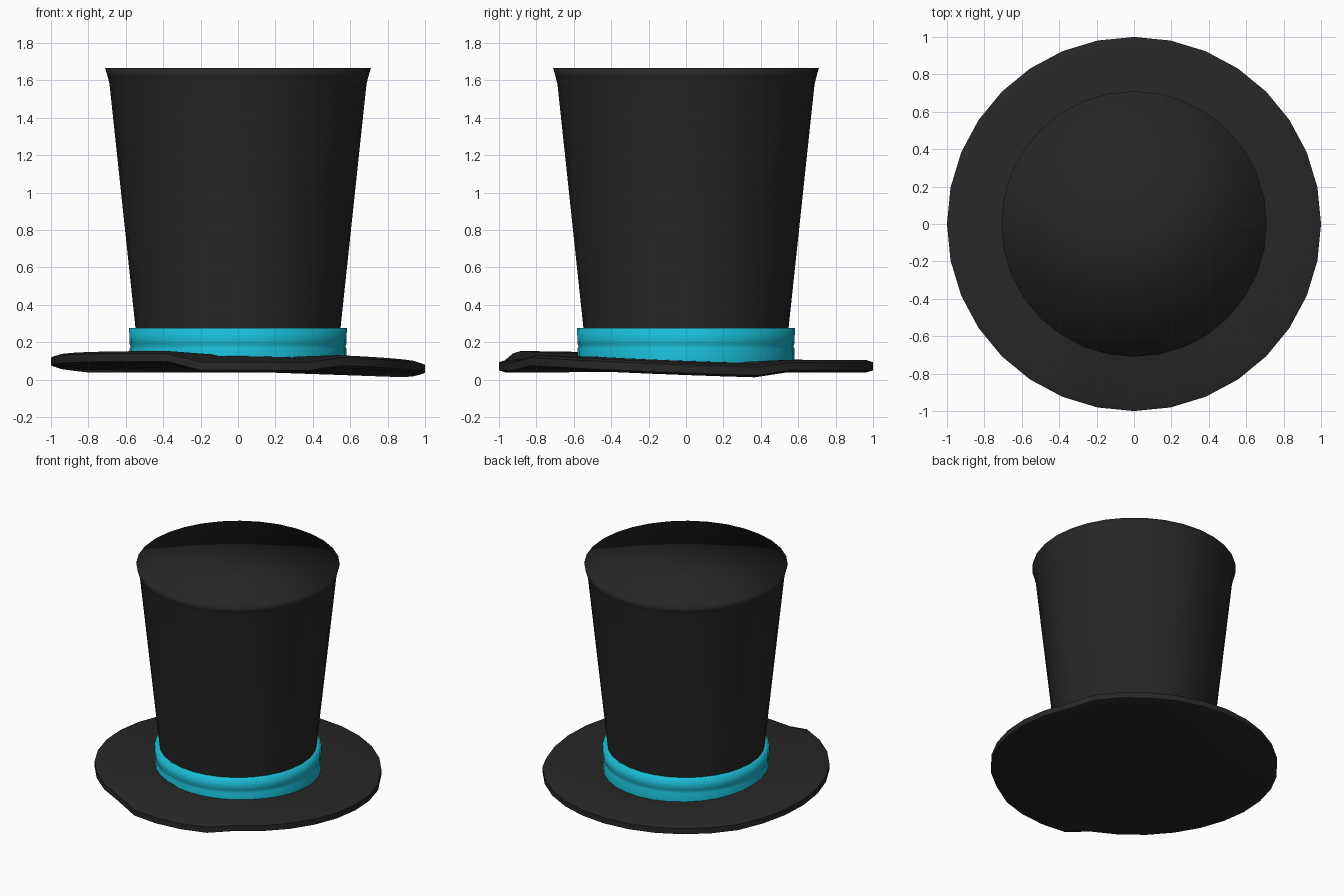
import bpy
from math import sin, cos, pi, radians

if "Cube" in bpy.data.objects:
    bpy.data.objects.remove(bpy.data.objects["Cube"])

SIDES = 32


def material(name, color):
    m = bpy.data.materials.new(name)
    m.diffuse_color = (*color, 1)
    m.use_nodes = True
    m.node_tree.nodes["Principled BSDF"].inputs["Base Color"].default_value = m.diffuse_color
    return m


def revolve(name, profile, mat, warp=None, sharp=None):
    """Spin a (radius, z) profile; radius 0 becomes a single pole vertex."""
    verts, faces, rings = [], [], []
    for r, z in profile:
        n = 1 if r == 0 else SIDES
        rings.append([len(verts) + (i % n) for i in range(SIDES)])
        for i in range(n):
            a = 2 * pi * i / SIDES
            x, y = r * cos(a), r * sin(a)
            verts.append((x, y, z + (warp(x, y, r, i) if warp else 0)))
    for lo, hi in zip(rings, rings[1:]):
        for i in range(SIDES):
            j = (i + 1) % SIDES
            f = [lo[i], lo[j], hi[j], hi[i]]
            faces.append(list(dict.fromkeys(f)))
    me = bpy.data.meshes.new(name)
    me.from_pydata(verts, [], faces)
    me.polygons.foreach_set("use_smooth", [True] * len(me.polygons))
    if sharp:
        me.set_sharp_from_angle(angle=radians(sharp))
    me.materials.append(mat)
    ob = bpy.data.objects.new(name, me)
    bpy.context.collection.objects.link(ob)
    return ob


def brim_warp(x, y, r, i):
    # tilted brim whose front and back edges are bent back to level
    if r > 0.9 and (3 <= i <= 13 or 23 <= i <= 26):
        return 0.038
    return 0.044 - 0.02 * x - 0.037 * y


black = material("black_felt", (0.02, 0.02, 0.02))
teal = material("teal_ribbon", (0.01, 0.5, 0.66))

# Brim: thin disc with softened edge
revolve("brim", [(0, 0), (0.96, 0), (1, 0.012), (1, 0.055), (0.96, 0.068), (0.5, 0.068)],
        black, brim_warp, 50)

# Crown: widening tube with flared lip and flat top
revolve("crown", [(0.53, 0.09), (0.548, 0.275), (0.687, 1.58), (0.697, 1.62),
                  (0.71, 1.665), (0, 1.665)], black)

# Ribbon band with a slight crease
revolve("band", [(0.58, 0.08), (0.58, 0.165), (0.574, 0.178), (0.58, 0.19),
                 (0.582, 0.275), (0.54, 0.275)], teal)
